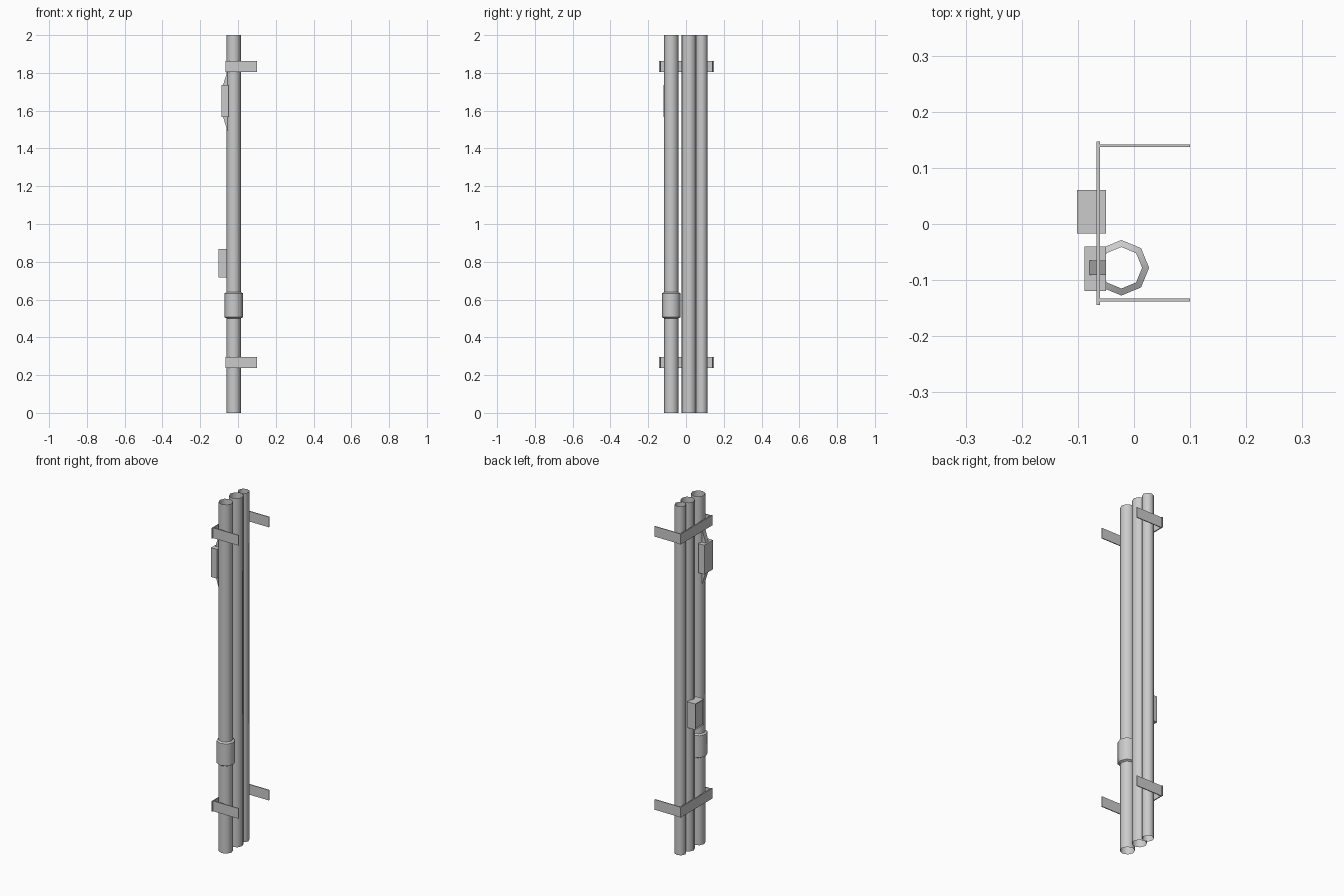
import bpy
import bmesh
from math import cos, sin, pi

cube = bpy.data.objects.get("Cube")
if cube:
    bpy.data.objects.remove(cube)

# Single painted metal grey
grey = bpy.data.materials.new("pipe grey")
grey.use_nodes = True
colour = (0.6, 0.6, 0.6, 1)
grey.diffuse_color = colour
grey.node_tree.nodes["Principled BSDF"].inputs["Base Color"].default_value = colour

PIPE_X = -0.0225
SIDES = 8


def finish(name, bm, smooth=False):
    mesh = bpy.data.meshes.new(name)
    bm.to_mesh(mesh)
    bm.free()
    mesh.materials.append(grey)
    obj = bpy.data.objects.new(name, mesh)
    bpy.context.collection.objects.link(obj)
    if smooth:
        bpy.ops.object.select_all(action="DESELECT")
        bpy.context.view_layer.objects.active = obj
        obj.select_set(True)
        bpy.ops.object.shade_smooth_by_angle(angle=pi / 3.5)
    return obj


def tube(name, y, profile):
    """Open octagonal tube following (radius, height) pairs."""
    bm = bmesh.new()
    rings = [[bm.verts.new((PIPE_X + r * cos(2 * pi * i / SIDES),
                            y + r * sin(2 * pi * i / SIDES), z))
              for i in range(SIDES)] for r, z in profile]
    for low, high in zip(rings, rings[1:]):
        for i in range(SIDES):
            j = (i + 1) % SIDES
            bm.faces.new((low[i], low[j], high[j], high[i]))
    return finish(name, bm, smooth=True)


def box_mesh(x, y, z):
    bm = bmesh.new()
    bmesh.ops.create_cube(bm, size=1)
    for v in bm.verts:
        for axis, (low, high) in enumerate((x, y, z)):
            v.co[axis] = low if v.co[axis] < 0 else high
    return bm


# Three upright pipes
tube("front_pipe", -0.078, [(0.0385, 0), (0.0385, 2)])
tube("middle_pipe", 0.016, [(0.0385, 0), (0.0385, 2)])
tube("back_pipe", 0.083, [(0.0305, 0), (0.0305, 2)])

# Coupling collar with chamfered ends
tube("pipe_collar", -0.078, [(0.037, 0.5), (0.0495, 0.507),
                             (0.0495, 0.633), (0.037, 0.64)])

# Wall brackets: a back plate and two arms each
for label, z in (("lower", (0.238, 0.297)), ("upper", (1.804, 1.863))):
    finish(label + "_bracket_plate", box_mesh((-0.067, -0.061), (-0.144, 0.147), z))
    for side, y in (("front", (-0.138, -0.133)), ("back", (0.137, 0.142))):
        finish(f"{label}_bracket_{side}_arm", box_mesh((-0.062, 0.1), y, z))

# Upper junction box with a tapered cable boot at each end
finish("upper_box", box_mesh((-0.088, -0.05), (-0.119, -0.04), (1.567, 1.735)))
for label, base, tip in (("top", 1.735, 1.83), ("bottom", 1.567, 1.472)):
    bm = box_mesh((-0.079, -0.05), (-0.091, -0.065), sorted((base, tip)))
    for v in bm.verts:
        if abs(v.co.z - tip) < 0.001:
            v.co.x = -0.05
    bmesh.ops.remove_doubles(bm, verts=bm.verts, dist=0.0001)
    finish(label + "_cable_boot", bm)

# Lower control box with a recessed outer panel
bm = box_mesh((-0.102, -0.05), (-0.017, 0.061), (0.718, 0.867))
bm.normal_update()
panel = [f for f in bm.faces if f.normal.x < -0.9]
bmesh.ops.inset_region(bm, faces=panel, thickness=0.008)
bmesh.ops.translate(bm, verts=panel[0].verts, vec=(0.004, 0, 0))
finish("lower_box", bm)
